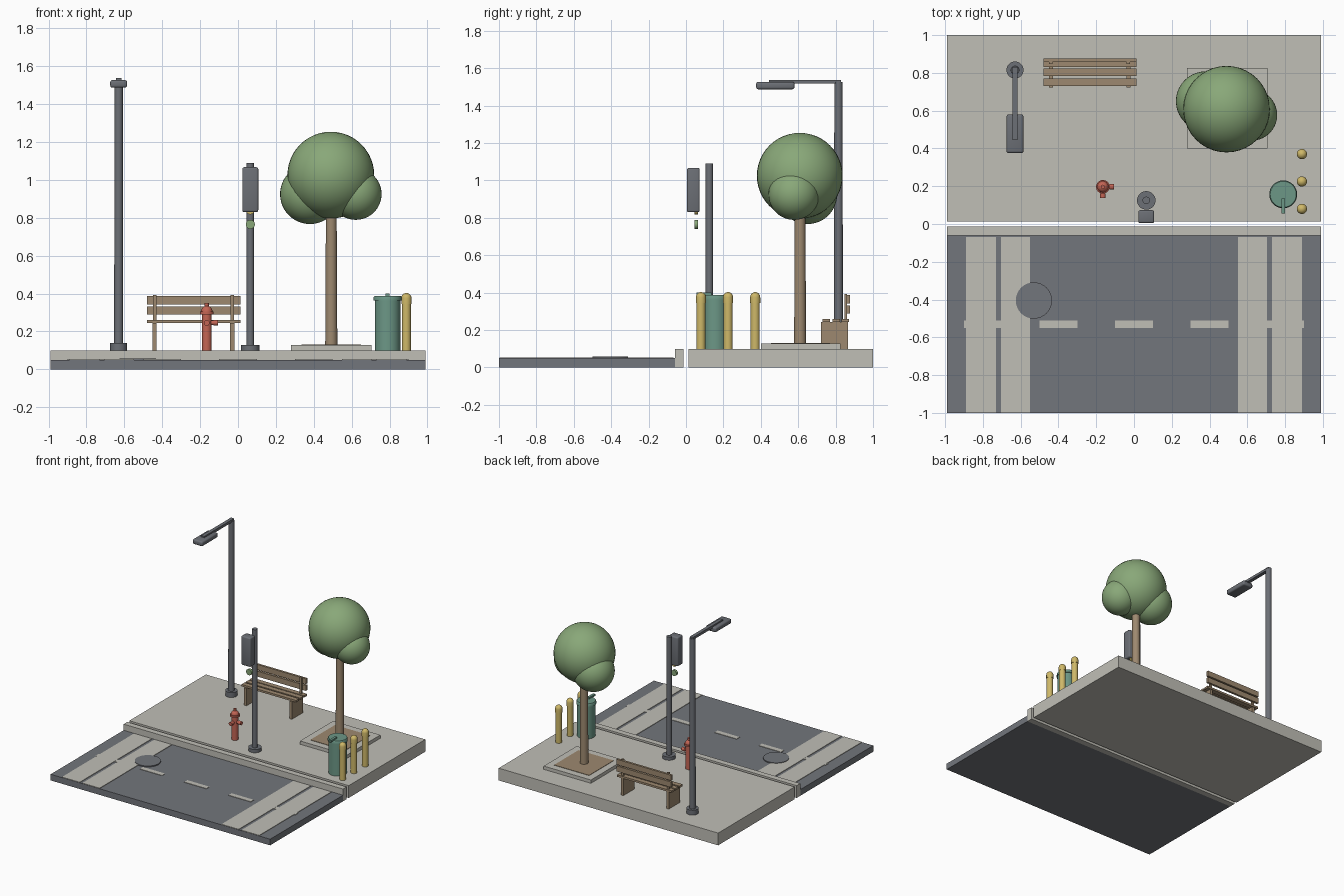
import bpy, bmesh, math
from mathutils import Vector

if "Cube" in bpy.data.objects:
    bpy.data.objects.remove(bpy.data.objects["Cube"])


def mat(name, r, g, b):
    m = bpy.data.materials.new(name)
    m.diffuse_color = (r, g, b, 1)
    m.use_nodes = True
    m.node_tree.nodes["Principled BSDF"].inputs["Base Color"].default_value = m.diffuse_color
    return m


CONCRETE = mat("concrete", 0.53, 0.52, 0.47)
ASPHALT = mat("asphalt", 0.17, 0.18, 0.20)
METAL = mat("grey metal", 0.15, 0.16, 0.18)
WOOD = mat("wood", 0.34, 0.25, 0.16)
LEAF = mat("leaf green", 0.25, 0.39, 0.19)
BIN = mat("bin green", 0.15, 0.31, 0.24)
YELLOW = mat("yellow paint", 0.62, 0.48, 0.14)
RED = mat("red paint", 0.55, 0.13, 0.09)


def finish(bm, name, m, smooth=False):
    me = bpy.data.meshes.new(name)
    bmesh.ops.recalc_face_normals(bm, faces=bm.faces)
    bm.to_mesh(me)
    bm.free()
    me.materials.append(m)
    ob = bpy.data.objects.new(name, me)
    bpy.context.collection.objects.link(ob)
    if smooth:
        bpy.ops.object.select_all(action='DESELECT')
        ob.select_set(True)
        bpy.context.view_layer.objects.active = ob
        bpy.ops.object.shade_smooth_by_angle(angle=math.radians(35))
    return ob


def box(name, m, x, y, z, bevel=0):
    """Box from (min, max) ranges, with optional rounded edges."""
    bm = bmesh.new()
    bmesh.ops.create_cube(bm, size=1)
    for v in bm.verts:
        v.co = Vector([(r[0] + r[1]) / 2 + c * (r[1] - r[0]) for c, r in zip(v.co, (x, y, z))])
    if bevel:
        bmesh.ops.bevel(bm, geom=bm.edges[:], offset=bevel, segments=3, profile=0.5, affect='EDGES')
    return finish(bm, name, m, bevel > 0)


def lathe(name, m, loc, profile, axis=(0, 0, 1), n=32):
    """Revolve (radius, height) pairs round an axis and cap both ends."""
    bm = bmesh.new()
    q = Vector((0, 0, 1)).rotation_difference(Vector(axis))
    rings = []
    for r, h in profile:
        rings.append([bm.verts.new(q @ Vector((r * math.cos(a), r * math.sin(a), h)) + Vector(loc))
                      for a in (2 * math.pi * i / n for i in range(n))])
    for a, b in zip(rings, rings[1:]):
        for i in range(n):
            j = (i + 1) % n
            bm.faces.new((a[i], a[j], b[j], b[i]))
    bm.faces.new(rings[0])
    bm.faces.new(rings[-1])
    return finish(bm, name, m, True)


def dome(r, z, h, steps=6):
    """Profile points of a rounded top."""
    return [(max(r * math.cos(t), 0.001), z + h * math.sin(t))
            for t in (math.pi / 2 * i / steps for i in range(steps + 1))]


def ball(name, m, loc, r):
    bm = bmesh.new()
    bmesh.ops.create_uvsphere(bm, u_segments=40, v_segments=24, radius=r)
    bmesh.ops.translate(bm, verts=bm.verts, vec=loc)
    return finish(bm, name, m, True)


# Ground slabs
W = (-0.99, 0.99)
box("road", ASPHALT, W, (-1, -0.06), (0, 0.05))
box("kerb", CONCRETE, W, (-0.06, -0.013), (0, 0.1))
box("pavement", CONCRETE, W, (0.013, 1), (0, 0.1))

# Road markings and manhole cover
for s in (-1, 1):
    for a, b in ((0.55, 0.705), (0.73, 0.89)):
        box("crossing_stripe", CONCRETE, sorted((s * a, s * b)), (-0.998, -0.068), (0.049, 0.054))
for i in range(5):
    x = -0.8 + 0.4 * i
    box("lane_dash", CONCRETE, (x - 0.1, x + 0.1), (-0.55, -0.51), (0.049, 0.0535))
lathe("manhole_cover", ASPHALT, (-0.53, -0.405, 0), [(0.096, 0.05), (0.096, 0.058)])

# Street lamp
lx, ly = -0.63, 0.815
lathe("lamp_base", METAL, (lx, ly, 0), [(0.045, 0.1), (0.045, 0.14)])
lathe("lamp_pole", METAL, (lx, ly, 0), [(0.024, 0.1), (0.022, 1.525)])
box("lamp_arm", METAL, (lx - 0.014, lx + 0.014), (0.445, 0.83), (1.517, 1.538))
box("lamp_head", METAL, (lx - 0.045, lx + 0.045), (0.375, 0.58), (1.487, 1.527), 0.012)

# Traffic signal
sx, sy = 0.065, 0.125
lathe("signal_base", METAL, (sx, sy, 0), [(0.049, 0.1), (0.049, 0.127)])
lathe("signal_pole", METAL, (sx, sy, 0), [(0.02, 0.1), (0.02, 1.09)])
box("signal_box", METAL, (sx - 0.042, sx + 0.042), (0.005, 0.073), (0.83, 1.067), 0.01)
for name, m, z in (("amber_lamp", YELLOW, 0.842), ("green_lamp", LEAF, 0.765)):
    lathe(name, m, (sx, 0.045, z), [(0.024, 0), (0.024, 0.02)], (0, 1, 0))

# Fire hydrant
hx, hy = -0.165, 0.197
lathe("hydrant_body", RED, (hx, hy, 0),
      [(0.025, 0.1), (0.025, 0.29), (0.036, 0.29), (0.036, 0.305)]
      + dome(0.03, 0.305, 0.03)[:-1] + [(0.011, 0.334), (0.011, 0.35)])
for axis in ((1, 0, 0), (0, -1, 0)):
    lathe("hydrant_nozzle", RED, (hx, hy, 0.245),
          [(0.012, 0), (0.012, 0.035), (0.015, 0.035), (0.015, 0.06)], axis, 20)

# Bench
for x in (-0.44, -0.03):
    box("bench_leg", WOOD, (x - 0.011, x + 0.011), (0.722, 0.865), (0.1, 0.243))
    box("bench_back_post", WOOD, (x - 0.009, x + 0.009), (0.848, 0.862), (0.24, 0.393))
for y in (0.73, 0.783, 0.832):
    box("bench_seat_slat", WOOD, (-0.48, 0.012), (y, y + 0.04), (0.243, 0.259))
for z in (0.288, 0.343):
    box("bench_back_slat", WOOD, (-0.48, 0.012), (0.858, 0.876), (z, z + 0.044))

# Tree in its planting bed
tx, ty = 0.4925, 0.613
box("planter_frame", CONCRETE, (tx - 0.213, tx + 0.213), (ty - 0.213, ty + 0.213), (0.1, 0.127))
box("planter_soil", WOOD, (tx - 0.158, tx + 0.158), (ty - 0.158, ty + 0.158), (0.12, 0.13))
lathe("tree_trunk", WOOD, (tx, 0.61, 0), [(0.032, 0.12), (0.028, 0.9)])
for loc, r in (((0.49, 0.608, 1.025), 0.229), ((0.38, 0.65, 0.925), 0.158), ((0.622, 0.577, 0.925), 0.136)):
    ball("tree_crown", LEAF, loc, r)

# Litter bin
bx, by = 0.79, 0.157
lathe("bin_body", BIN, (bx, by, 0), [(0.068, 0.1), (0.068, 0.365)])
lathe("bin_lid", BIN, (bx, by, 0), [(0.074, 0.362), (0.074, 0.38), (0.069, 0.388)])
box("bin_handle", BIN, (bx - 0.01, bx + 0.01), (0.055, 0.135), (0.385, 0.4))

# Bollards
for y in (0.08, 0.225, 0.37):
    lathe("bollard", YELLOW, (0.889, y, 0),
          [(0.024, 0.1), (0.024, 0.345), (0.027, 0.345), (0.027, 0.375)] + dome(0.027, 0.375, 0.028)[1:])
